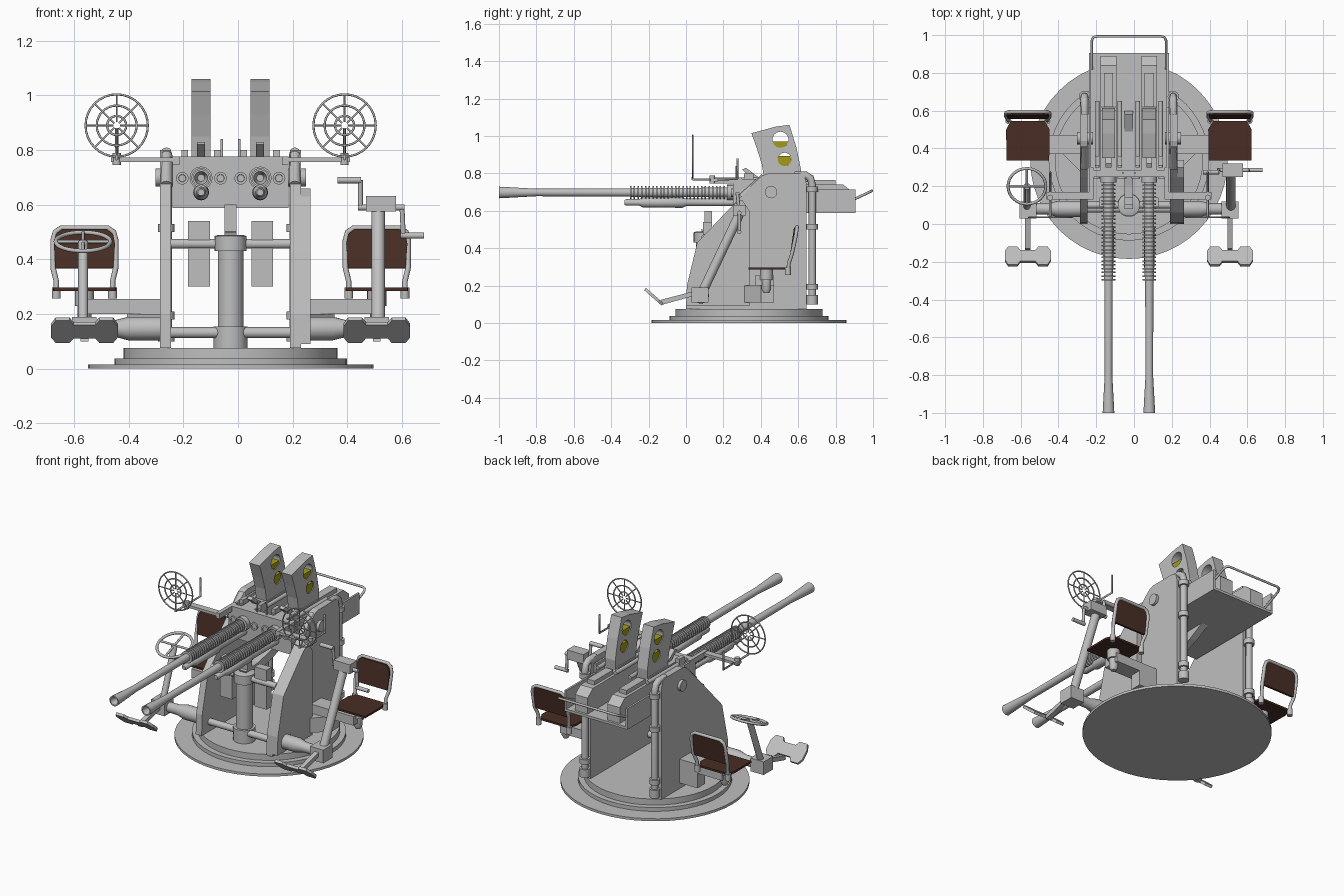
import bpy, bmesh, math
from mathutils import Vector

C = -0.027  # symmetry plane in x


def mat(name, rgb):
    m = bpy.data.materials.new(name)
    m.diffuse_color = (*rgb, 1)
    return m


GREY = mat("light_grey", (0.52, 0.52, 0.52))
BROWN = mat("brown_leather", (0.065, 0.027, 0.018))
YELLOW = mat("olive_yellow", (0.36, 0.33, 0.01))


def finish(name, bm, m=GREY, smooth=False):
    bmesh.ops.recalc_face_normals(bm, faces=bm.faces)
    me = bpy.data.meshes.new(name)
    bm.to_mesh(me)
    bm.free()
    me.materials.append(m)
    ob = bpy.data.objects.new(name, me)
    bpy.context.collection.objects.link(ob)
    if smooth:
        bpy.ops.object.select_all(action='DESELECT')
        ob.select_set(True)
        bpy.context.view_layer.objects.active = ob
        bpy.ops.object.shade_smooth_by_angle(angle=math.radians(35))
    return ob


def prism(name, pts, lo, hi, m=GREY, axis='x'):
    """Outline extruded along x (points y,z) or along z (points x,y)."""
    bm = bmesh.new()
    P = (lambda a, b, c: (c, a, b)) if axis == 'x' else (lambda a, b, c: (a, b, c))
    a = [bm.verts.new(P(*p, lo)) for p in pts]
    b = [bm.verts.new(P(*p, hi)) for p in pts]
    bm.faces.new(a)
    bm.faces.new(b)
    for i in range(len(pts)):
        j = (i + 1) % len(pts)
        bm.faces.new((a[i], a[j], b[j], b[i]))
    return finish(name, bm, m)


def box(name, x0, x1, y0, y1, z0, z1, m=GREY):
    return prism(name, [(y0, z0), (y1, z0), (y1, z1), (y0, z1)], x0, x1, m)


def lathe(name, start, direction, prof, seg=20, m=GREY):
    """Profile of (distance, radius) turned about an axis, ends capped."""
    bm = bmesh.new()
    q = Vector(direction).to_track_quat('Z', 'Y')
    rings = [[bm.verts.new(Vector(start) + q @ Vector((r * math.cos(t), r * math.sin(t), d)))
              for t in (2 * math.pi * k / seg for k in range(seg))] for d, r in prof]
    for a, b in zip(rings, rings[1:]):
        for k in range(seg):
            n = (k + 1) % seg
            bm.faces.new((a[k], a[n], b[n], b[k]))
    bm.faces.new(rings[0])
    bm.faces.new(rings[-1])
    return finish(name, bm, m, True)


def rod(name, p, q, r, r2=None, seg=16, m=GREY):
    d = Vector(q) - Vector(p)
    return lathe(name, p, d, [(0, r), (d.length, r if r2 is None else r2)], seg, m)


def tube(name, pts, r, cyclic=False):
    cu = bpy.data.curves.new(name, 'CURVE')
    cu.dimensions = '3D'
    cu.bevel_depth, cu.bevel_resolution, cu.use_fill_caps = r, 2, True
    s = cu.splines.new('POLY')
    s.points.add(len(pts) - 1)
    for sp, p in zip(s.points, pts):
        sp.co = (*p, 1)
    s.use_cyclic_u = cyclic
    s.use_smooth = True
    cu.materials.append(GREY)
    ob = bpy.data.objects.new(name, cu)
    bpy.context.collection.objects.link(ob)
    return ob


def wheel(name, c, radii, spokes, r, tilt=0.0, hub=0.0):
    """Rings and spokes; tilt 0 stands upright facing y."""
    def P(rad, t):
        u = rad * math.sin(t)
        return (c[0] + rad * math.cos(t), c[1] + u * math.sin(tilt), c[2] + u * math.cos(tilt))
    for rad in radii:
        tube(name + "_ring", [P(rad, 2 * math.pi * k / 32) for k in range(32)], r, True)
    for k in range(spokes):
        t = 2 * math.pi * k / spokes
        tube(name + "_spoke", [P(hub, t), P(radii[0], t)], r * 0.8)


# stepped round base
lathe("base", (C, 0.337, 0), (0, 0, 1), [(0, 0.522), (0.015, 0.522), (0.015, 0.425), (0.038, 0.425),
                                         (0.038, 0.392), (0.075, 0.392)], 48)

# side plates
plate = [(0, 0.075), (0.005, 0.2), (0.06, 0.43), (0.25, 0.63), (0.31, 0.69), (0.38, 0.765), (0.41, 0.79),
         (0.44, 0.8), (0.61, 0.8), (0.635, 0.785), (0.645, 0.74), (0.645, 0.075)]
for s in (-1, 1):
    x = C + s * 0.238
    prism("side_plate", plate, x - 0.02, x + 0.02)
    rod("trunnion", (C + s * 0.19, 0.455, 0.7), (C + s * 0.275, 0.455, 0.7), 0.033)
    # rear pipe with elbow and collars
    px = C + s * 0.235
    tube("rear_pipe", [(px, 0.675, 0.1), (px, 0.675, 0.74), (px, 0.665, 0.775), (px, 0.64, 0.79), (px, 0.58, 0.79)], 0.02)
    for z, h in ((0.1, 0.05), (0.18, 0.03), (0.5, 0.03), (0.7, 0.03)):
        rod("pipe_collar", (px, 0.675, z), (px, 0.675, z + h), 0.03)
    rod("link_tube", (C + s * 0.235, 0.3, 0.67), (C + s * 0.235, 0.42, 0.78), 0.022)
# extra cover on the right plate
prism("gear_cover", [(0, 0.09), (0.005, 0.2), (0.06, 0.43), (0.25, 0.63), (0.3, 0.66), (0.34, 0.6), (0.34, 0.09)], 0.23, 0.265)

# centre column and cross tubes
lathe("column", (C, 0.1, 0.07), (0, 0, 1), [(0, 0.062), (0.085, 0.062), (0.085, 0.047), (0.36, 0.047),
                                           (0.36, 0.059), (0.415, 0.059), (0.42, 0.045)], 24)
rod("upper_cross_tube", (C - 0.22, 0.1, 0.457), (C + 0.22, 0.1, 0.457), 0.018)
rod("lower_cross_tube", (C - 0.3, 0.08, 0.132), (C + 0.3, 0.08, 0.132), 0.02)
arc = [(0.1 + 0.5 * t, 0.45 + 0.15 * t * t) for t in (0, .25, .5, .75, 1)]
prism("elevation_arc", arc + [(y - 0.02, z + 0.05) for y, z in reversed(arc)], C - 0.022, C + 0.022)
box("arc_strut", C - 0.022, C + 0.022, 0.1, 0.14, 0.48, 0.6)

# cradle: floor, front panel, cheeks, rear tray
W = 0.212
box("cradle_floor", C - W, C + W, 0.27, 0.905, 0.588, 0.603)
box("front_panel", C - W, C + W, 0.25, 0.285, 0.588, 0.777)
for s in (-1, 1):
    x = C + s * (W - 0.006)
    box("cradle_cheek", x - 0.006, x + 0.006, 0.28, 0.62, 0.59, 0.77)
    box("tray_side", x - 0.006, x + 0.006, 0.62, 0.905, 0.59, 0.715)
for dx in (-0.177, -0.037, 0.037, 0.177):
    lathe("panel_boss", (C + dx, 0.255, 0.697), (0, -1, 0), [(0, 0.023), (0.015, 0.023), (0.015, 0.014), (0.01, 0.013)])
x0, x1 = C - 0.197, C + 0.197
tube("rear_rail", [(x0, 0.82, 0.625), (x0, 0.97, 0.695), (x0 + 0.008, 0.988, 0.704), (x0 + 0.025, 0.993, 0.707),
                   (x1 - 0.025, 0.993, 0.707), (x1 - 0.008, 0.988, 0.704), (x1, 0.97, 0.695), (x1, 0.82, 0.625)], 0.007)

# twin guns
for s in (-1, 1):
    gx = C + s * 0.108
    prism("receiver", [(0.28, 0.6), (0.89, 0.6), (0.89, 0.7), (0.84, 0.74), (0.62, 0.74), (0.6, 0.775), (0.28, 0.775)],
          gx - 0.042, gx + 0.042)
    box("receiver_top", gx - 0.025, gx + 0.025, 0.62, 0.8, 0.73, 0.765)
    lathe("barrel", (gx, -1, 0.698), (0, 1, 0),
          [(0.05, 0.013), (0, 0.024), (0, 0.031), (0.04, 0.029), (0.2, 0.02), (0.7, 0.022), (0.7, 0.024), (1.28, 0.026)])
    for k in range(27):
        y = -0.3 + k * 0.02
        rod("cooling_fin", (gx, y, 0.698), (gx, y + 0.008, 0.698), 0.036)
    lathe("gas_tube", (gx, -0.33, 0.645), (0, 1, 0),
          [(0, 0.012), (0.01, 0.017), (0.08, 0.017), (0.1, 0.027), (0.31, 0.029), (0.33, 0.02), (0.6, 0.02)])
    rod("panel_sleeve", (gx, 0.22, 0.698), (gx, 0.26, 0.698), 0.042)
    box("counterweight", gx - 0.04 + s * 0.008, gx + 0.04 + s * 0.008, 0.09, 0.14, 0.3, 0.54)
    for h in (-1, 1):
        rod("cocking_rod", (gx + h * 0.06, 0.3, 0.765), (gx + h * 0.06, 0.65, 0.765), 0.012)
        box("cocking_lug", gx + h * 0.06 - 0.012, gx + h * 0.06 + 0.012, 0.31, 0.36, 0.75, 0.8)
    # curved magazine with two through openings and rounds inside
    mag = prism("magazine", [(0.42, 0.76), (0.61, 0.76), (0.615, 0.82), (0.59, 0.94), (0.553, 1.06), (0.48, 1.05),
                             (0.35, 1.015), (0.38, 0.93), (0.405, 0.85)], gx - 0.035, gx + 0.035)
    for y, z, r, top in ((0.505, 0.98, 0.043, -0.2), (0.527, 0.875, 0.036, 0.5)):
        cut = rod("opening_cutter", (gx - 0.1, y, z), (gx + 0.1, y, z), r, seg=24)
        cut.hide_render = True
        cut.hide_viewport = True
        mod = mag.modifiers.new("opening", 'BOOLEAN')
        mod.object, mod.solver = cut, 'EXACT'
        a0 = math.asin(top)
        prism("rounds", [(y + r * math.cos(t), z + r * math.sin(t)) for t in
                         (math.pi - a0 + (math.pi + 2 * a0) * k / 12 for k in range(13))],
              gx - 0.03, gx + 0.03, YELLOW)
    prism("magazine_catch", [(0.3, 0.82), (0.32, 0.83), (0.4, 0.77), (0.37, 0.76)], gx - 0.015, gx + 0.015)
    tube("centre_post", [(C + s * 0.032, 0.27, 0.77), (C + s * 0.032, 0.27, 0.84)], 0.005)

# sights
for s in (-1, 1):
    rx = C + s * 0.417
    bar = [(C + s * 0.21, 0.13), (rx + s * 0.02, 0.13), (rx + s * 0.02, 0.17), (C + s * 0.21, 0.17)]
    prism("sight_arm", bar, 0.757, 0.773, axis='z')
    box("sight_bracket", C + s * 0.2 - 0.012, C + s * 0.2 + 0.012, 0.13, 0.3, 0.745, 0.777)
    rod("sight_knob", (rx, 0.14, 0.745), (rx, 0.14, 0.79), 0.015)
    tube("sight_rail", [(rx, 0.035, 0.768), (rx, 0.275, 0.768), (rx, 0.275, 0.88)], 0.006)
    tube("ring_post", [(rx, 0.035, 0.765), (rx, 0.035, 0.78)], 0.006)
    wheel("ring_sight", (rx, 0.035, 0.89), (0.114, 0.073, 0.035), 8, 0.004, hub=0.012)

# crew stations on both sides
for s in (-1, 1):
    X = C + s * 0.535
    # drive housing
    lathe("drive_housing", (C + s * 0.255, 0.08, 0.147), (s, 0, 0),
          [(0, 0.043), (0.12, 0.043), (0.17, 0.03), (0.28, 0.03)], 20)
    box("foot_gearbox", X - 0.045, X + 0.045, 0.03, 0.12, 0.11, 0.19)
    # foot rest with two chamfered pads
    prism("foot_arm", [(-0.14, 0.1), (-0.12, 0.1), (0.06, 0.15), (0.06, 0.175), (-0.13, 0.125)], X - 0.014, X + 0.014)
    half = [(0.04, 0.025), (0.055, 0), (0.105, 0), (0.122, 0.03), (0.122, 0.09), (0.105, 0.125), (0.055, 0.125), (0.04, 0.1)]
    outline = half + [(-u, v) for u, v in reversed(half)]
    rest = prism("foot_rest", [(u, v) for u, v in outline], -0.008, 0.008, axis='z')
    rest.location = (X, -0.125, 0.1)
    rest.rotation_euler = (math.radians(180 - 41), 0, 0)
    # seat bracket, stem, pan and back
    xa, xb = sorted((C + s * 0.25, X + s * 0.01))
    box("seat_beam", xa, xb, 0.37, 0.47, 0.2, 0.255)
    gus = [(C + s * 0.25, 0.27), (C + s * 0.25, 0.47), (C + s * 0.38, 0.47), (C + s * 0.38, 0.4)]
    prism("seat_gusset", gus, 0.11, 0.2, axis='z')
    lathe("seat_stem", (X, 0.43, 0.16), (0, 0, 1), [(0, 0.015), (0.02, 0.025), (0.07, 0.025), (0.07, 0.035), (0.126, 0.035)])
    prism("seat_pan", [(X - 0.113, 0.335), (X + 0.113, 0.335), (X + 0.115, 0.5), (X + 0.09, 0.545),
                       (X - 0.09, 0.545), (X - 0.115, 0.5)], 0.285, 0.297, BROWN, 'z')
    back = prism("seat_back", [(-0.105, 0), (0.105, 0), (0.112, 0.09), (0.105, 0.125), (0.08, 0.145),
                               (-0.08, 0.145), (-0.105, 0.125), (-0.112, 0.09)], -0.008, 0.008, BROWN, 'z')
    back.location = (X, 0.565, 0.367)
    back.rotation_euler = (math.radians(82), 0, 0)
    side = [(0.103, 0.545, 0.27), (0.103, 0.55, 0.32), (0.115, 0.567, 0.37), (0.115, 0.588, 0.47),
            (0.107, 0.592, 0.5), (0.085, 0.594, 0.515)]
    tube("seat_frame", [(X - a, y, z) for a, y, z in side] + [(X + a, y, z) for a, y, z in reversed(side)], 0.01)
    for h in (-1, 1):
        rod("seat_foot", (X + h * 0.103, 0.545, 0.257), (X + h * 0.103, 0.545, 0.297), 0.016)

# left handwheel
lx = C - 0.54
rod("wheel_column", (lx, 0.08, 0.15), (lx, 0.2, 0.465), 0.018)
wheel("handwheel", (lx, 0.2, 0.465), (0.1,), 4, 0.008, math.radians(70))

# right crank column with gearbox and two handles
rx = C + 0.54
rod("crank_column", (rx, 0.08, 0.15), (rx, 0.285, 0.58), 0.025)
box("crank_gearbox", rx - 0.045, rx + 0.065, 0.25, 0.32, 0.575, 0.632)
rod("crank_shaft", (0.44, 0.285, 0.59), (0.61, 0.285, 0.59), 0.011)
tube("crank_arm_left", [(0.448, 0.285, 0.585), (0.448, 0.275, 0.69)], 0.009)
rod("crank_handle_left", (0.365, 0.275, 0.69), (0.45, 0.275, 0.69), 0.012)
tube("crank_arm_right", [(0.6, 0.285, 0.595), (0.605, 0.285, 0.487)], 0.009)
rod("crank_handle_right", (0.595, 0.285, 0.487), (0.68, 0.285, 0.487), 0.011)
